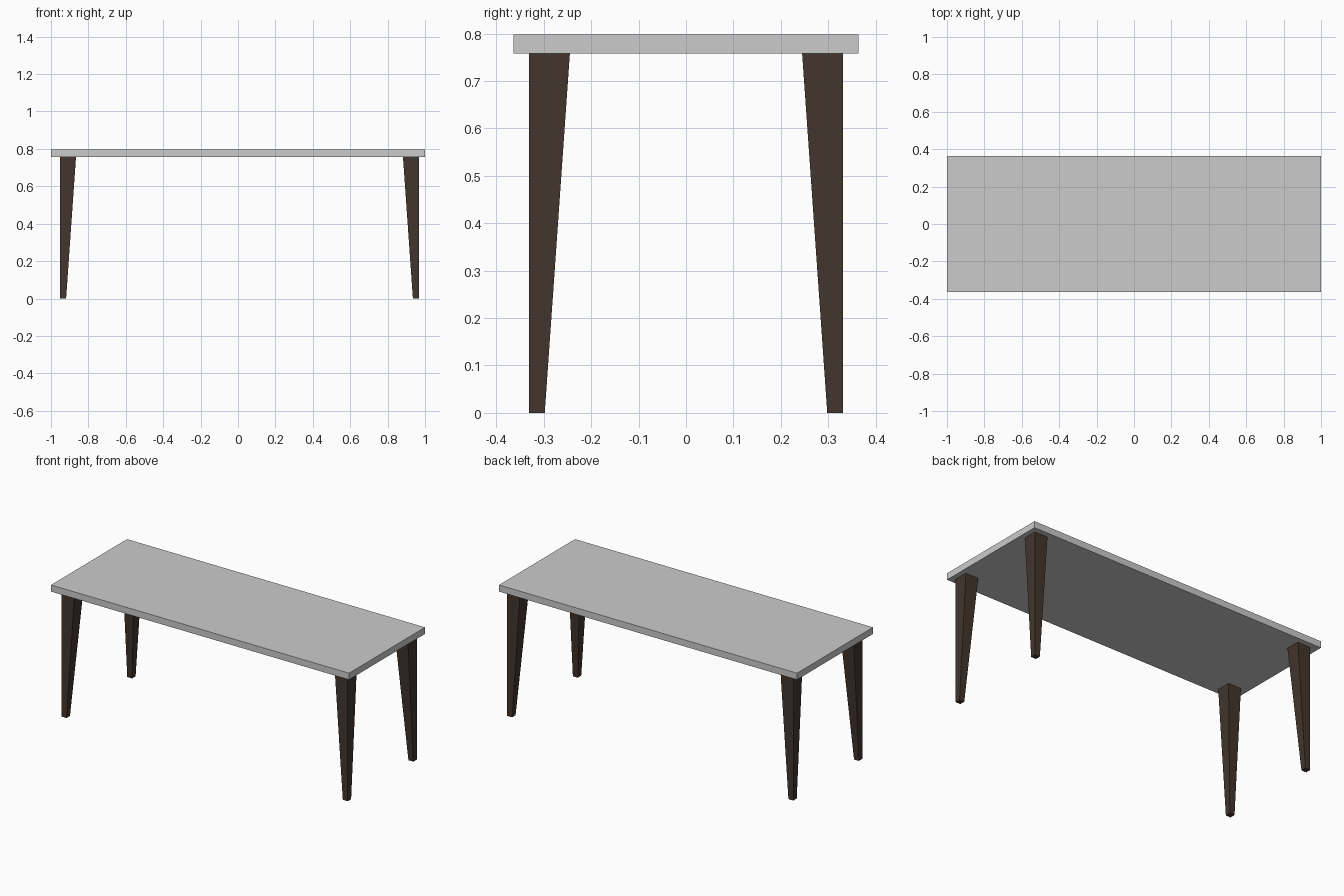
import bpy, bmesh
from mathutils import Vector

if "Cube" in bpy.data.objects:
    bpy.data.objects.remove(bpy.data.objects["Cube"])

HALF_X, HALF_Y = 1.0, 0.364
TOP, UNDER = 0.798, 0.758
LEG_SHIFT = 0.008          # leg set sits slightly towards +x
LEG_X, LEG_Y = 0.96, 0.331  # outer leg corners
WIDE, NARROW = 0.086, 0.033

wood = bpy.data.materials.new("dark_wood")
wood.diffuse_color = (0.055, 0.036, 0.026, 1)
wood.use_nodes = True
wood.node_tree.nodes["Principled BSDF"].inputs["Base Color"].default_value = wood.diffuse_color


def tapered_block(name, bottom, top, z0, z1, material=None):
    """Block between two rectangles given as (x0, x1, y0, y1)."""
    bm = bmesh.new()
    bmesh.ops.create_cube(bm, size=2)
    for v in bm.verts:
        x0, x1, y0, y1 = top if v.co.z > 0 else bottom
        v.co = Vector((x1 if v.co.x > 0 else x0,
                       y1 if v.co.y > 0 else y0,
                       z1 if v.co.z > 0 else z0))
    bmesh.ops.recalc_face_normals(bm, faces=bm.faces)
    mesh = bpy.data.meshes.new(name)
    bm.to_mesh(mesh)
    bm.free()
    if material:
        mesh.materials.append(material)
    obj = bpy.data.objects.new(name, mesh)
    bpy.context.collection.objects.link(obj)
    return obj


def leg_section(sx, sy, width):
    """Square section keeping the outer corner fixed."""
    xs = sorted((sx * LEG_X, sx * (LEG_X - width)))
    ys = sorted((sy * LEG_Y, sy * (LEG_Y - width)))
    return [x + LEG_SHIFT for x in xs] + ys


# Table top
slab = (-HALF_X, HALF_X, -HALF_Y, HALF_Y)
tapered_block("table_top", slab, slab, UNDER, TOP)

# Four legs, straight outside and tapered inside
for sx, side in ((-1, "left"), (1, "right")):
    for sy, end in ((-1, "front"), (1, "back")):
        tapered_block(f"{end}_{side}_leg", leg_section(sx, sy, NARROW),
                      leg_section(sx, sy, WIDE), 0, UNDER, wood)
